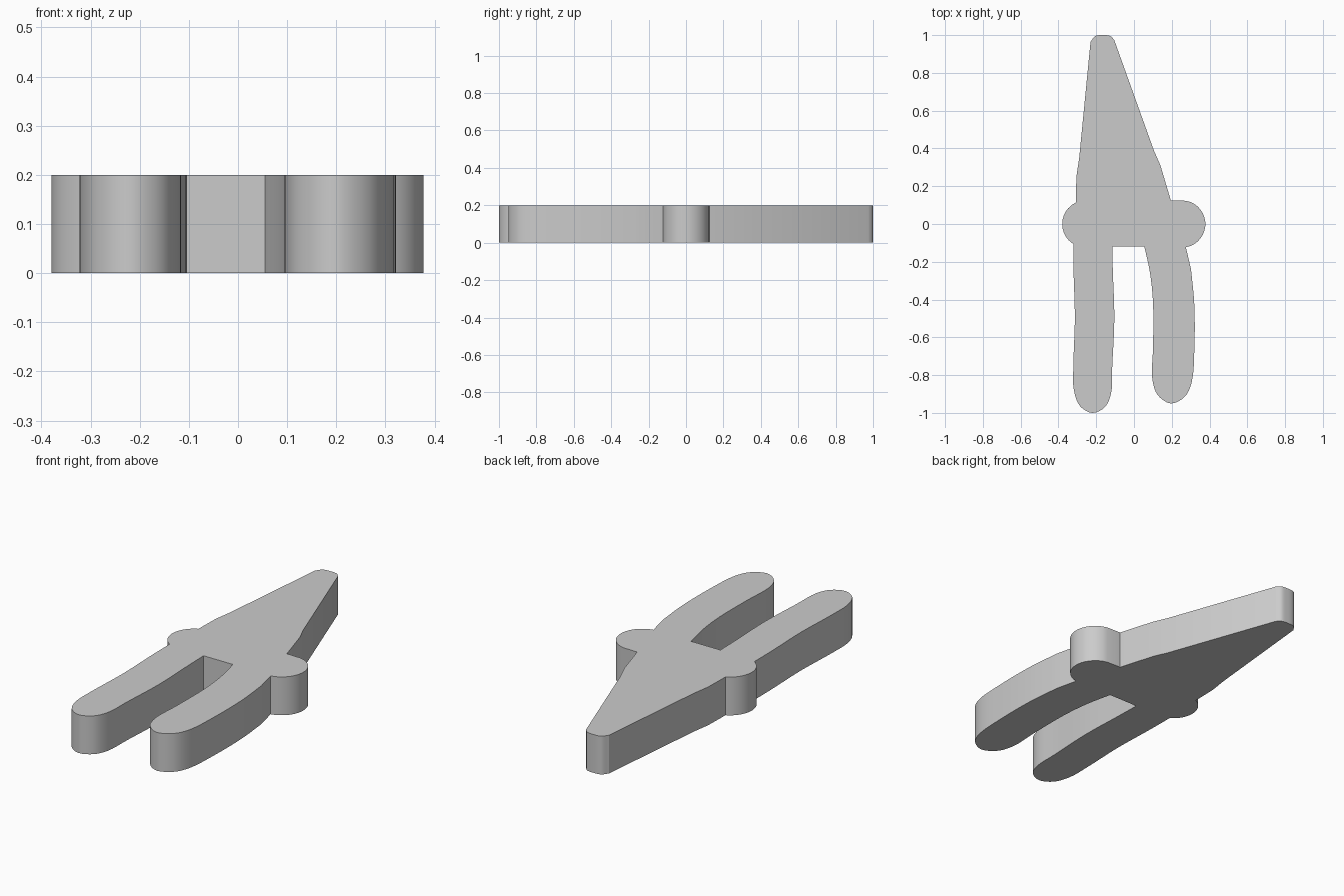
import bpy
import bmesh
import math
from mathutils import Vector

THICKNESS = 0.2
PIVOT_RADIUS = 0.125


def arc(center_x, start_degrees, end_degrees, steps=16):
    """Points along a pivot bump, on the x axis."""
    points = []
    for i in range(steps + 1):
        angle = math.radians(start_degrees + (end_degrees - start_degrees) * i / steps)
        points.append((center_x + PIVOT_RADIUS * math.cos(angle),
                       PIVOT_RADIUS * math.sin(angle)))
    return points


def smooth_path(controls, steps=4):
    """Centripetal spline through the control points."""
    p = [Vector(c) for c in controls]
    p = [p[0] * 2 - p[1]] + p + [p[-1] * 2 - p[-2]]
    points = []
    for a, b, c, d in zip(p, p[1:], p[2:], p[3:]):
        ab, bc, cd = ((v - u).length ** 0.5 for u, v in ((a, b), (b, c), (c, d)))
        tangent_b = ((b - a) / ab - (c - a) / (ab + bc) + (c - b) / bc) * bc
        tangent_c = ((c - b) / bc - (d - b) / (bc + cd) + (d - c) / cd) * bc
        for i in range(steps):
            t = i / steps
            points.append(b * (2 * t**3 - 3 * t**2 + 1) + tangent_b * (t**3 - 2 * t**2 + t)
                          + c * (3 * t**2 - 2 * t**3) + tangent_c * (t**3 - t**2))
    points.append(p[-2])
    return [tuple(point) for point in points]


def make_material(name, color):
    material = bpy.data.materials.new(name)
    material.use_nodes = True
    material.diffuse_color = color
    shader = next(n for n in material.node_tree.nodes if n.type == 'BSDF_PRINCIPLED')
    shader.inputs["Base Color"].default_value = color
    return material


def extrude_outline(name, outline, height, material):
    """Solid plate standing on the ground from a closed outline."""
    bm = bmesh.new()
    base = bm.faces.new([bm.verts.new((x, y, 0)) for x, y in outline])
    result = bmesh.ops.extrude_face_region(bm, geom=[base], use_keep_orig=True)
    top = [g for g in result["geom"] if isinstance(g, bmesh.types.BMVert)]
    bmesh.ops.translate(bm, verts=top, vec=(0, 0, height))
    bmesh.ops.recalc_face_normals(bm, faces=bm.faces[:])
    mesh = bpy.data.meshes.new(name)
    bm.to_mesh(mesh)
    bm.free()
    mesh.materials.append(material)
    plate = bpy.data.objects.new(name, mesh)
    bpy.context.collection.objects.link(plate)
    return plate


default_cube = bpy.data.objects.get("Cube")
if default_cube:
    bpy.data.objects.remove(default_cube, do_unlink=True)

# Tapered jaw, with a rounded tip
jaw_right = [(0.195, 0.125), (0.14, 0.31), (0.105, 0.39)]
jaw_tip = smooth_path([(-0.105, 0.975), (-0.125, 0.995), (-0.155, 1),
                       (-0.205, 0.995), (-0.23, 0.965)])
jaw_left = [(-0.29, 0.35), (-0.305, 0.25)]

# Round bumps either side of the pivot
left_bump = arc(-0.255, 115, 238)
right_bump = arc(0.253, -80, 90)

# Straight handle and bowed handle, each with a rounded end
straight_handle = smooth_path([
    (-0.321, -0.107), (-0.32, -0.25), (-0.313, -0.5), (-0.321, -0.75),
    (-0.318, -0.88), (-0.285, -0.965), (-0.22, -1), (-0.155, -0.97),
    (-0.122, -0.9), (-0.115, -0.75), (-0.104, -0.5), (-0.112, -0.25),
    (-0.115, -0.12)])
bowed_handle = smooth_path([
    (0.055, -0.12), (0.085, -0.26), (0.101, -0.42), (0.101, -0.65),
    (0.097, -0.82), (0.125, -0.905), (0.195, -0.95), (0.268, -0.915),
    (0.305, -0.84), (0.32, -0.65), (0.319, -0.42), (0.302, -0.24)])

outline = (jaw_right + jaw_tip + jaw_left + left_bump
           + straight_handle + bowed_handle + right_bump[:-1])

gray = make_material("plain gray", (0.6, 0.6, 0.6, 1))
pliers = extrude_outline("pliers_plate", outline, THICKNESS, gray)

# Rounded walls shade smoothly, corners and caps stay sharp
bpy.ops.object.select_all(action='DESELECT')
pliers.select_set(True)
bpy.context.view_layer.objects.active = pliers
bpy.ops.object.shade_smooth_by_angle(angle=math.radians(30))
